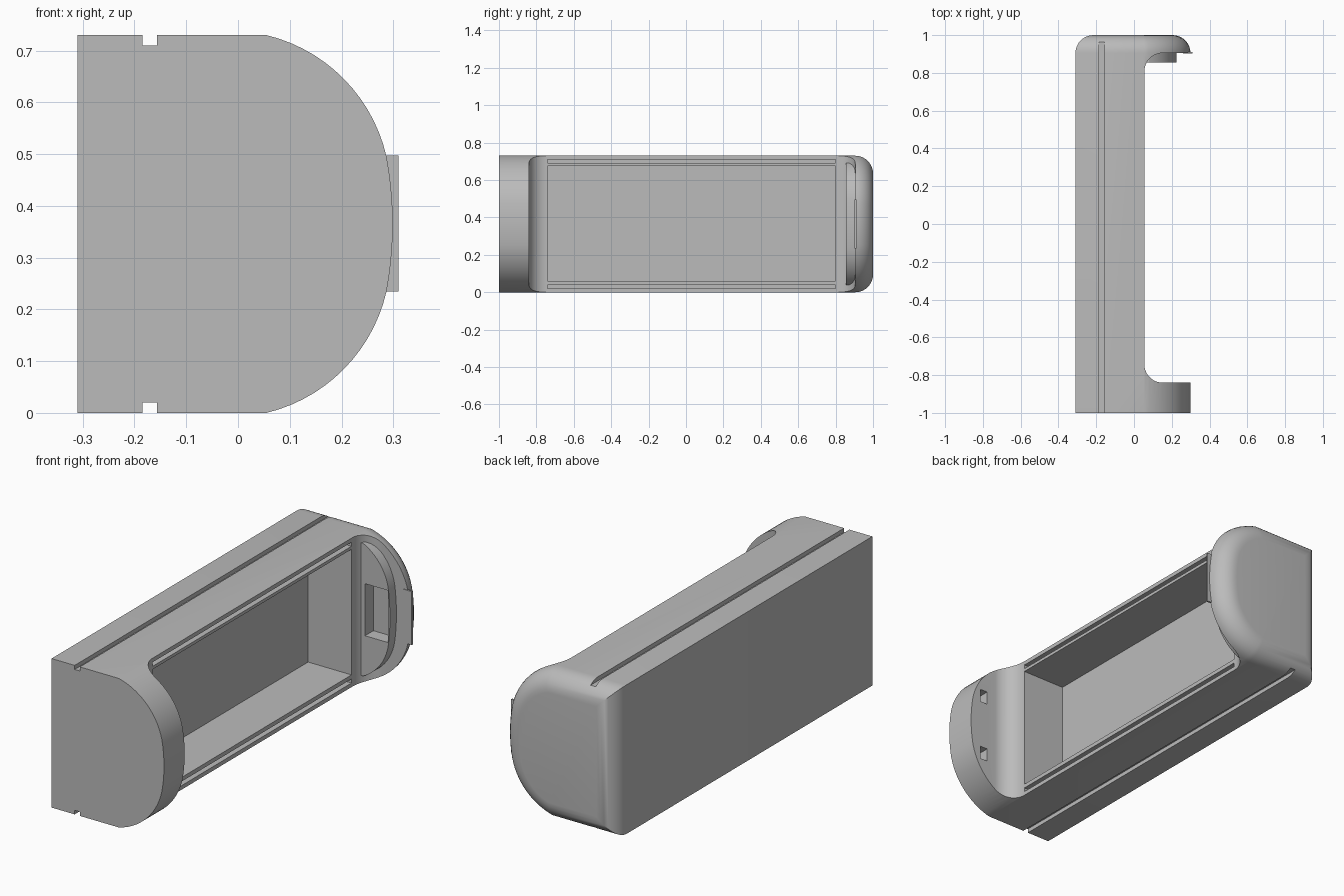
import bpy, bmesh, math
from mathutils import Vector

cube = bpy.data.objects.get("Cube")
if cube:
    bpy.data.objects.remove(cube, do_unlink=True)

grey = bpy.data.materials.new("plain grey")
grey.use_nodes = True
COLOUR = (0.5, 0.5, 0.5, 1)
grey.diffuse_color = COLOUR
grey.node_tree.nodes["Principled BSDF"].inputs["Base Color"].default_value = COLOUR

MID = 0.365  # mid height of the case


def arc(p, q, sag, n=14):
    """Points on an arc from p to q, bulging to the left of travel by sag."""
    p, q = Vector(p), Vector(q)
    half = (q - p).length / 2
    along = (q - p).normalized()
    out = Vector((-along.y, along.x))
    r = (half * half + sag * sag) / (2 * sag)
    centre = (p + q) / 2 - out * (r - sag)
    a = math.asin(half / r)
    return [centre + r * (math.cos(t) * out + math.sin(t) * along)
            for t in (a * (2 * i / n - 1) for i in range(n + 1))]


def prism(name, pts, axis, lo, hi, round_end=0):
    """Extrude a profile along y (points are x, z) or z (points are x, y)."""
    place = (lambda p, d: (p[0], d, p[1])) if axis == "y" else (lambda p, d: (p[0], p[1], d))
    bm = bmesh.new()
    ends = [[bm.verts.new(place(p, d)) for p in pts] for d in (lo, hi)]
    bm.faces.new(ends[0])
    cap = bm.faces.new(ends[1])
    for i in range(len(pts)):
        j = (i + 1) % len(pts)
        bm.faces.new((ends[0][i], ends[0][j], ends[1][j], ends[1][i]))
    bmesh.ops.recalc_face_normals(bm, faces=bm.faces[:])
    if round_end:
        bmesh.ops.bevel(bm, geom=list(cap.edges), offset=round_end, segments=8,
                        profile=0.5, affect="EDGES", clamp_overlap=False)
    mesh = bpy.data.meshes.new(name)
    bm.to_mesh(mesh)
    bm.free()
    obj = bpy.data.objects.new(name, mesh)
    bpy.context.collection.objects.link(obj)
    mesh.materials.append(grey)
    return obj


def box(name, x, y, z):
    return prism(name, [(x[0], y[0]), (x[1], y[0]), (x[1], y[1]), (x[0], y[1])], "z", *z)


def activate(obj):
    bpy.ops.object.select_all(action="DESELECT")
    obj.select_set(True)
    bpy.context.view_layer.objects.active = obj


def cut(obj, cutter, keep=False):
    cutter.hide_render = True
    mod = obj.modifiers.new("cut", "BOOLEAN")
    mod.operation, mod.solver, mod.object = "DIFFERENCE", "EXACT", cutter
    activate(obj)
    bpy.ops.object.modifier_apply(modifier=mod.name)
    if not keep:
        bpy.data.objects.remove(cutter, do_unlink=True)


def d_shape(left, start, shoulder, sag, nose):
    """D profile: flat left side, curved shoulders and a shallow nose."""
    upper = arc(start, shoulder, sag)
    flip = lambda p: Vector((p[0], 2 * MID - p[1]))
    middle = arc(shoulder, flip(shoulder), nose)[1:-1]
    top = [Vector((left, start[1]))] + upper
    return top + middle + [flip(p) for p in reversed(top)]


# Case body: D section with a rounded back end
body = prism("case_body", d_shape(-0.31, (0.055, 0.73), (0.287, 0.495), 0.047, 0.012),
             "y", -1, 1, round_end=0.095)

# Long opening between the two end flanges, with filleted inner corners
bulge = 1 - math.sqrt(0.5)
R = 0.097
opening = (arc((0.055 + R, -0.84), (0.055, -0.84 + R), R * bulge)
           + arc((0.055, 0.905 - R), (0.055 + R, 0.905), R * bulge))
# each corner bulges outward from the removed volume
opening = [(0.6, -0.84)] + opening + [(0.6, 0.905)]
cut(body, prism("opening_cutter", opening, "z", -0.2, 1))

# Main compartment
cut(body, box("compartment_cutter", (-0.18, 0.2), (-0.74, 0.8), (0.06, 0.675)))

# Seal grooves beside the compartment, and the outer guide grooves
for low, high in ((0.02, 0.04), (0.69, 0.71)):
    cut(body, box("seal_groove_cutter", (0.03, 0.1), (-0.74, 0.8), (low, high)))
for low, high in ((-0.1, 0.02), (0.71, 0.9)):
    cut(body, box("guide_groove_cutter", (-0.185, -0.157), (-1.1, 1.1), (low, high)))

# Two latch holes in the inner face of the front flange
for side in (-1, 1):
    z = MID + side * 0.155
    cut(body, box("latch_hole_cutter", (0.2, 0.24), (-0.9, -0.8), (z - 0.033, z + 0.033)))

# Raised plug on the inner face of the back flange, with a pocket
plug = prism("flange_plug", d_shape(0.06, (0.08, 0.69), (0.217, 0.495), 0.03, 0.008),
             "y", 0.855, 0.91)
pocket = box("pocket_cutter", (0.09, 0.215), (0.8, 0.92), (0.24, 0.495))
cut(body, pocket, keep=True)
cut(plug, pocket)

# Thin tab on the nose of the back flange
tab = box("flange_tab", (0.26, 0.31), (0.902, 0.911), (0.235, 0.497))

for obj in (body, plug, tab):
    activate(obj)
    bpy.ops.object.shade_smooth_by_angle(angle=math.radians(25))
